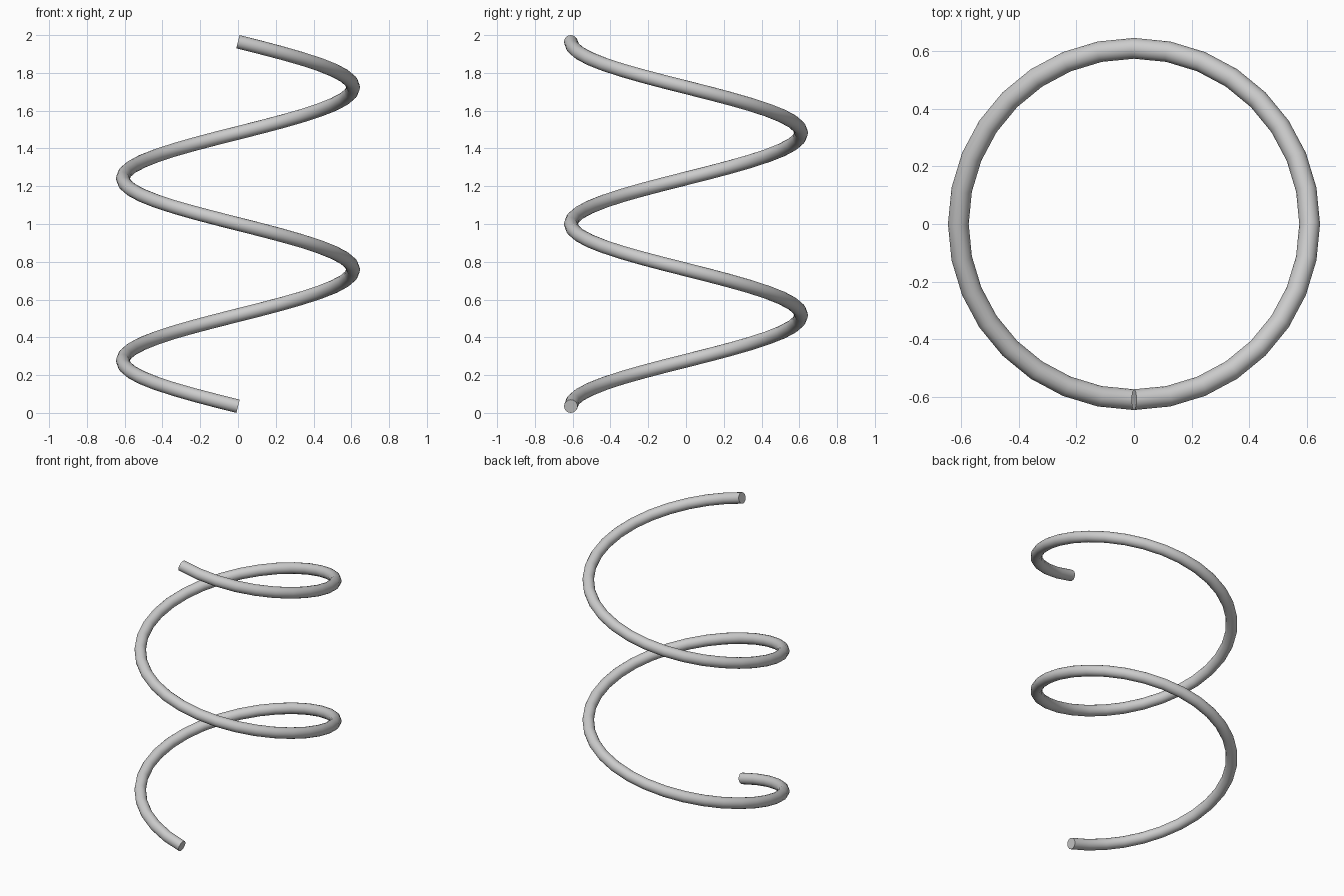
import bpy, bmesh
from math import sin, cos, pi, hypot
from mathutils import Vector

if "Cube" in bpy.data.objects:
    bpy.data.objects.remove(bpy.data.objects["Cube"])

COIL_R, WIRE_R = 0.61, 0.036
TURNS, STEPS, SIDES = 2, 32, 16
slope_len = hypot(2 * pi * COIL_R, 0.965)
Z0 = WIRE_R * 2 * pi * COIL_R / slope_len      # tilted end cap rests on the ground
PITCH = (2.0 - 2 * Z0) / TURNS

bm = bmesh.new()

# Cross-section rings along the helix, starting at the front and going to -x
rings = []
for i in range(TURNS * STEPS + 1):
    a = 2 * pi * i / STEPS
    out = Vector((-sin(a), -cos(a), 0))
    tangent = Vector((-cos(a) * COIL_R, sin(a) * COIL_R, PITCH / (2 * pi))).normalized()
    up = out.cross(tangent)
    if up.z < 0:
        up = -up
    centre = out * COIL_R + Vector((0, 0, Z0 + PITCH * i / STEPS))
    rings.append([bm.verts.new(centre + WIRE_R * (out * cos(t) + up * sin(t)))
                  for t in (2 * pi * k / SIDES for k in range(SIDES))])

# Wire surface and end caps
for r0, r1 in zip(rings, rings[1:]):
    for k in range(SIDES):
        n = (k + 1) % SIDES
        bm.faces.new((r0[k], r0[n], r1[n], r1[k]))
bm.faces.new(rings[0])
bm.faces.new(rings[-1])
bmesh.ops.recalc_face_normals(bm, faces=bm.faces)

mesh = bpy.data.meshes.new("coil_spring")
bm.to_mesh(mesh)
bm.free()
spring = bpy.data.objects.new("coil_spring", mesh)
bpy.context.collection.objects.link(spring)

# Smooth wire with crisp cut ends
bpy.context.view_layer.objects.active = spring
spring.select_set(True)
bpy.ops.object.shade_smooth_by_angle()
